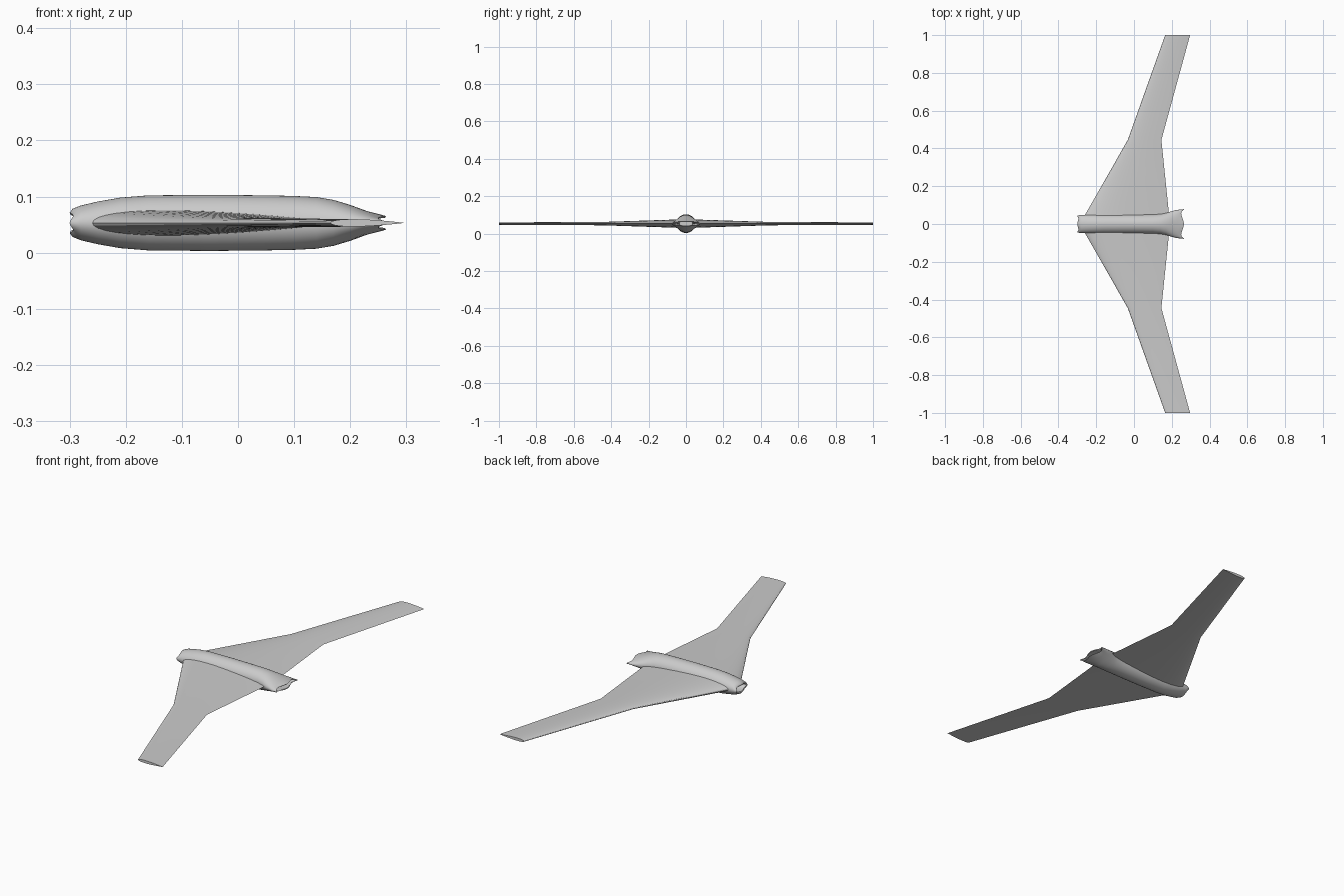
import bpy, bmesh, math

if "Cube" in bpy.data.objects:
    bpy.data.objects.remove(bpy.data.objects["Cube"])

ZC = 0.053    # height of the wing plane and body axis


def material(name, rgb):
    mat = bpy.data.materials.new(name)
    mat.use_nodes = True
    mat.diffuse_color = (*rgb, 1)
    mat.node_tree.nodes["Principled BSDF"].inputs["Base Color"].default_value = (*rgb, 1)
    return mat


GREY = material("light grey", (0.6, 0.6, 0.6))


def loft(name, rings, angle, caps=True):
    """Skin a list of closed rings that share one point count."""
    bm = bmesh.new()
    loops = [[bm.verts.new(p) for p in ring] for ring in rings]
    n = len(loops[0])
    for a, b in zip(loops, loops[1:]):
        for i in range(n):
            j = (i + 1) % n
            bm.faces.new((a[i], a[j], b[j], b[i]))
    if caps:
        bm.faces.new(loops[0])
        bm.faces.new(loops[-1])
    bmesh.ops.recalc_face_normals(bm, faces=bm.faces)
    mesh = bpy.data.meshes.new(name)
    bm.to_mesh(mesh)
    bm.free()
    mesh.materials.append(GREY)
    obj = bpy.data.objects.new(name, mesh)
    bpy.context.collection.objects.link(obj)
    bpy.ops.object.select_all(action="DESELECT")
    obj.select_set(True)
    bpy.context.view_layer.objects.active = obj
    bpy.ops.object.shade_smooth_by_angle(angle=math.radians(angle))
    return obj


# Body: hollow tube from the intake lip to a wide flat exhaust
def body_ring(x, half_w, half_h, wave=0.0, n=48):
    ring = []
    for i in range(n):
        t = math.tau * i / n
        ring.append((x + wave * math.cos(4 * t),
                     half_w * math.cos(t), ZC + half_h * math.sin(t)))
    return ring


stations = [
    # intake duct, back to front
    (-0.20, 0.026, 0.012), (-0.28, 0.034, 0.013), (-0.295, 0.038, 0.014, -0.003),
    # outer skin
    (-0.297, 0.043, 0.018, -0.003), (-0.293, 0.046, 0.025, -0.002), (-0.28, 0.047, 0.031),
    (-0.25, 0.049, 0.038), (-0.21, 0.051, 0.045), (-0.16, 0.051, 0.049),
    (-0.05, 0.051, 0.050), (0.05, 0.051, 0.049), (0.10, 0.051, 0.048), (0.14, 0.053, 0.046),
    (0.17, 0.058, 0.041), (0.20, 0.068, 0.032), (0.23, 0.075, 0.021),
    (0.25, 0.077, 0.015, 0.004), (0.257, 0.079, 0.012, 0.007),
    # exhaust duct, back to front
    (0.255, 0.074, 0.009, 0.007), (0.22, 0.066, 0.012), (0.15, 0.035, 0.018),
]
loft("body", [body_ring(*s) for s in stations], 50)


# Wing: symmetric section, swept inner panel and slender outer panel
def wing_ring(y, lead, trail, n=20):
    chord = trail - lead
    top = []
    for i in range(n + 1):
        u = (1 - math.cos(math.pi * i / n)) / 2
        h = 0.5 * (0.2969 * math.sqrt(u) - 0.126 * u - 0.3516 * u**2
                   + 0.2843 * u**3 - 0.1036 * u**4)
        top.append((lead + chord * u, h * chord))
    ring = [(x, y, ZC + h) for x, h in top]
    ring += [(x, y, ZC - h) for x, h in reversed(top[1:-1])]
    return ring


panels = [(0.035, -0.267, 0.187), (0.445, -0.033, 0.145), (1.0, 0.165, 0.297)]
for name, side in (("right_wing", -1), ("left_wing", 1)):
    loft(name, [wing_ring(side * y, a, b) for y, a, b in panels], 30)
